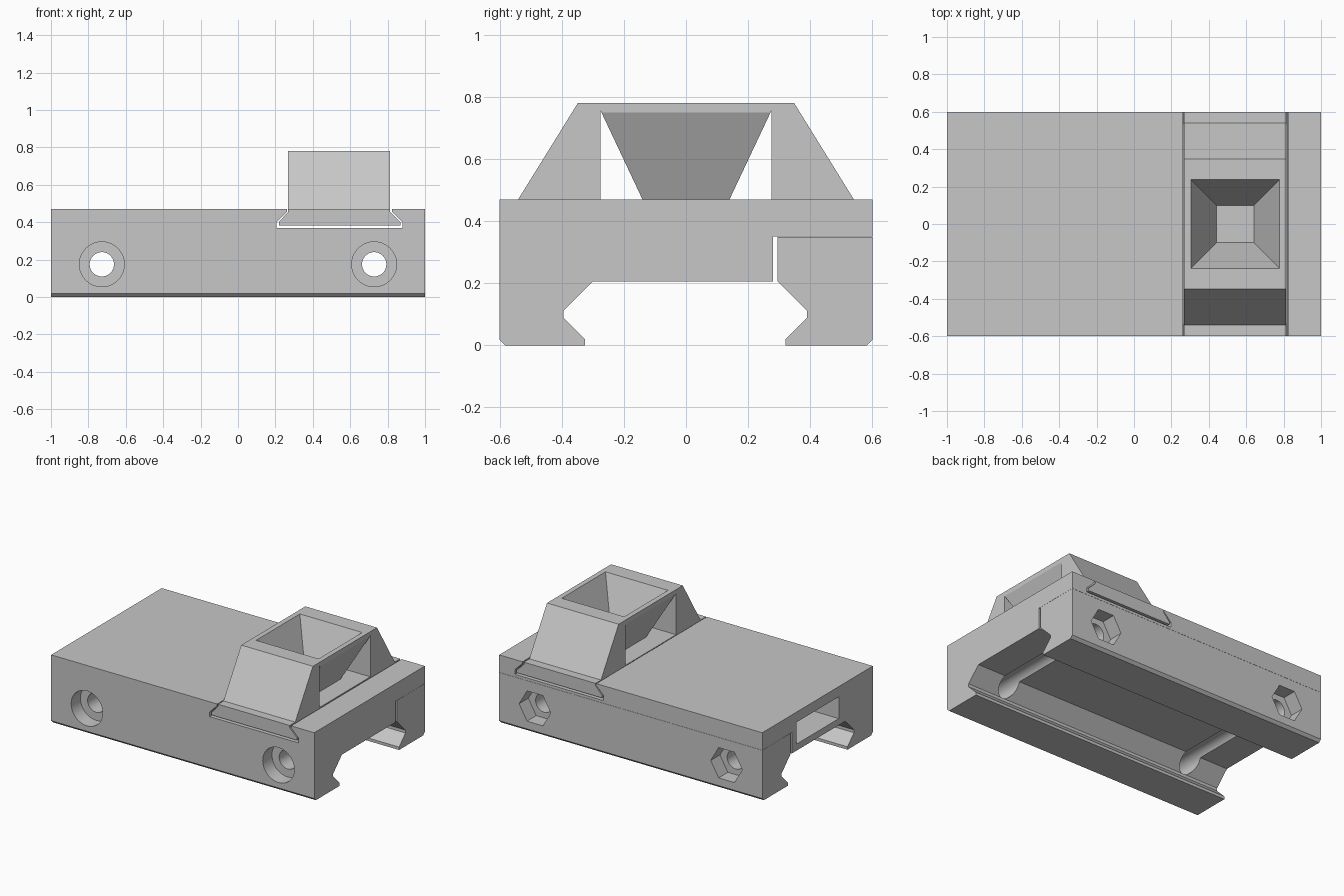
import bpy, bmesh, math
from mathutils import Vector

if "Cube" in bpy.data.objects:
    bpy.data.objects.remove(bpy.data.objects["Cube"], do_unlink=True)

grey = bpy.data.materials.new("light grey")
grey.use_nodes = True
grey.diffuse_color = (0.57, 0.57, 0.57, 1)
grey.node_tree.nodes["Principled BSDF"].inputs["Base Color"].default_value = (0.57, 0.57, 0.57, 1)


def finish(name, bm):
    bmesh.ops.recalc_face_normals(bm, faces=bm.faces)
    mesh = bpy.data.meshes.new(name)
    bm.to_mesh(mesh)
    bm.free()
    mesh.materials.append(grey)
    obj = bpy.data.objects.new(name, mesh)
    bpy.context.collection.objects.link(obj)
    return obj


def prism(name, profile, start, end, axis):
    """Extrude a (horizontal, z) profile along x or y."""
    bm = bmesh.new()
    put = (lambda a, z, t: (t, a, z)) if axis == "x" else (lambda a, z, t: (a, t, z))
    face = bm.faces.new([bm.verts.new(put(a, z, start)) for a, z in profile])
    new = bmesh.ops.extrude_face_region(bm, geom=[face])["geom"]
    shift = Vector(put(0, 0, end - start))
    bmesh.ops.translate(bm, vec=shift, verts=[v for v in new if isinstance(v, bmesh.types.BMVert)])
    return finish(name, bm)


def box(name, x0, x1, y0, y1, z0, z1):
    return prism(name, [(y0, z0), (y1, z0), (y1, z1), (y0, z1)], x0, x1, "x")


def bore(sides, radius, x, y0, y1):
    """Cylinder or hexagon along y at the bolt height."""
    ring = [(x + radius * math.cos(math.tau * i / sides),
             BOLT_Z + radius * math.sin(math.tau * i / sides)) for i in range(sides)]
    return prism("bore_cutter", ring, y0, y1, "y")


def frustum(name, x, half_low, z_low, half_high, z_high):
    """Square funnel solid that widens upwards."""
    bm = bmesh.new()
    rings = [[bm.verts.new((x + sx * h, sy * h, z)) for sx, sy in CORNERS]
             for h, z in ((half_low, z_low), (half_high, z_high))]
    bm.faces.new(rings[0])
    bm.faces.new(rings[1])
    for i in range(4):
        j = (i + 1) % 4
        bm.faces.new((rings[0][i], rings[0][j], rings[1][j], rings[1][i]))
    return finish(name, bm)


def cut(obj, cutter):
    cutter.hide_render = True
    mod = obj.modifiers.new("cut", "BOOLEAN")
    mod.operation, mod.solver, mod.object = "DIFFERENCE", "EXACT", cutter
    bpy.context.view_layer.objects.active = obj
    bpy.ops.object.modifier_apply(modifier=mod.name)
    bpy.data.objects.remove(cutter, do_unlink=True)


CORNERS = ((-1, -1), (1, -1), (1, 1), (-1, 1))
BOLT_Z = 0.175
CX = 0.541          # carriage centre
TOP = 0.47          # top of the body

# Clamp body with the fixed front jaw
body = prism("clamp_body", [
    (-0.6, 0.018), (-0.582, 0), (-0.325, 0), (-0.325, 0.02), (-0.395, 0.09), (-0.395, 0.11),
    (-0.3, 0.205), (0.28, 0.205), (0.28, 0.35), (0.6, 0.35), (0.6, TOP), (-0.6, TOP)], -1, 1, "x")

# Separate rear jaw
jaw = prism("rear_jaw", [
    (0.295, 0.349), (0.295, 0.205), (0.39, 0.11), (0.39, 0.09), (0.32, 0.02), (0.32, 0),
    (0.582, 0), (0.6, 0.018), (0.6, 0.349)], -1, 1, "x")

# Dovetail slot across the top and storage pocket in the right end
cut(body, prism("slot_cutter", [
    (0.205, 0.368), (0.88, 0.368), (0.88, 0.4), (0.823, 0.457), (0.823, 0.6),
    (0.262, 0.6), (0.262, 0.457), (0.205, 0.4)], -0.7, 0.7, "y"))
cut(body, box("pocket_cutter", -1.1, -0.3, -0.23, 0.23, 0.25, 0.36))
cut(body, box("pocket_mouth_cutter", -1.1, -0.3, -0.23, 0.23, 0.3, 0.4))

# Bolt holes, round counterbores in front, hexagon nut pockets behind
for x in (-0.728, 0.728):
    cut(body, bore(48, 0.065, x, -0.7, 0.7))
    cut(jaw, bore(48, 0.065, x, 0.2, 0.7))
    cut(body, bore(48, 0.12, x, -0.7, -0.5))
    cut(jaw, bore(6, 0.12, x, 0.5, 0.7))

# Sliding dovetail carriage
prism("carriage_slide", [
    (0.218, 0.383), (0.868, 0.383), (0.868, 0.4), (0.813, 0.455), (0.813, TOP),
    (0.268, TOP), (0.268, 0.455), (0.218, 0.4)], -0.6, 0.6, "y")

# Hopper block, opened at the sides around a tapered funnel
hopper = prism("hopper", [(-0.54, TOP), (0.54, TOP), (0.348, 0.78), (-0.348, 0.78)],
               0.268, 0.813, "x")
gap = box("gap_cutter", 0.1, 1, -0.275, 0.275, 0.43, 0.755)
cut(gap, frustum("funnel_outside", CX, 0.112, 0.41, 0.278, 0.762))
cut(hopper, gap)
cut(hopper, frustum("funnel_inside", CX, 0.078, 0.42, 0.246, 0.8))

# Rounded walls shaded smooth, edges kept sharp
bpy.ops.object.select_all(action="DESELECT")
for obj in (body, jaw):
    obj.select_set(True)
bpy.context.view_layer.objects.active = body
bpy.ops.object.shade_smooth_by_angle(angle=math.radians(25))
